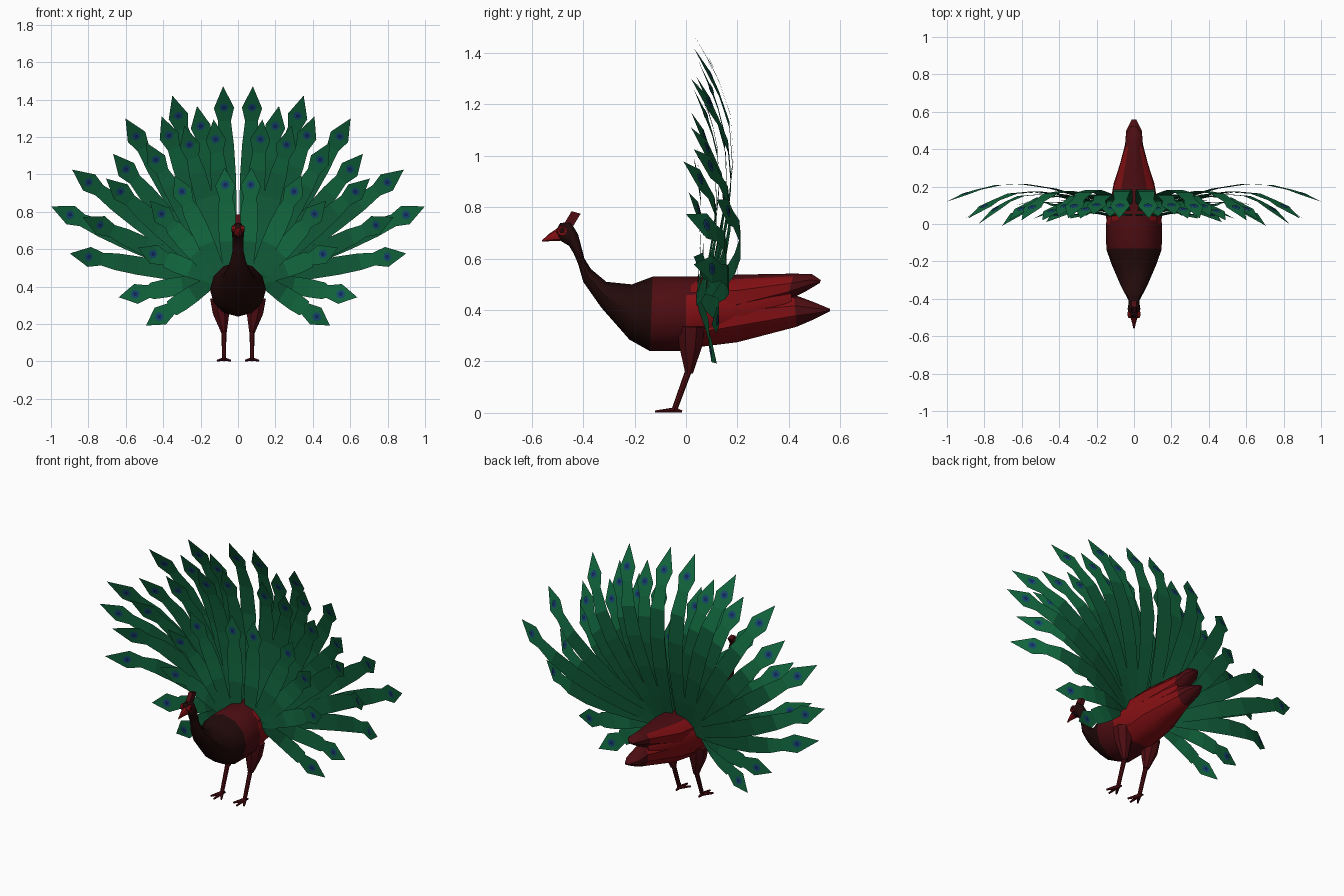
import bpy, math
from mathutils import Vector

if "Cube" in bpy.data.objects:
    bpy.data.objects.remove(bpy.data.objects["Cube"])


def material(name, rgb):
    m = bpy.data.materials.new(name)
    m.diffuse_color = (*rgb, 1)
    m.use_nodes = True
    m.node_tree.nodes["Principled BSDF"].inputs["Base Color"].default_value = m.diffuse_color
    return m


RED = material("red", (0.23, 0.005, 0.007))
DEEP = material("deep_red", (0.075, 0.004, 0.006))
DARK = material("dark_red", (0.016, 0.003, 0.003))
GREEN = material("green", (0.005, 0.10, 0.038))
LIGHT = material("light_green", (0.006, 0.14, 0.05))
BLUE = material("blue", (0.007, 0.07, 0.16))
NAVY = material("navy", (0.006, 0.02, 0.11))
BODY = [RED, DEEP, DARK]


def make(name, verts, faces, mats, indices=None, smooth=False):
    me = bpy.data.meshes.new(name)
    me.from_pydata([tuple(v) for v in verts], [], faces)
    for m in mats:
        me.materials.append(m)
    if indices:
        me.polygons.foreach_set("material_index", indices)
    me.update()
    ob = bpy.data.objects.new(name, me)
    bpy.context.collection.objects.link(ob)
    if smooth:
        bpy.ops.object.select_all(action='DESELECT')
        ob.select_set(True)
        bpy.context.view_layer.objects.active = ob
        bpy.ops.object.shade_smooth_by_angle(angle=math.radians(35))
    return ob


def loft(name, sections, shade, sides=12):
    """Ellipse rings: (bottom y, bottom z, top y, top z, half width); shade(face) picks the tone."""
    verts, faces = [], []
    for by, bz, ty, tz, w in sections:
        for i in range(sides):
            a = math.tau * i / sides
            k = (1 + math.cos(a)) / 2
            verts.append((w * math.sin(a), by + (ty - by) * k, bz + (tz - bz) * k))
    for r in range(len(sections) - 1):
        for i in range(sides):
            j = (i + 1) % sides
            a, b = r * sides, (r + 1) * sides
            faces.append((a + i, a + j, b + j, b + i))
    faces.append(tuple(reversed(range(sides))))
    faces.append(tuple(range(len(verts) - sides, len(verts))))
    ob = make(name, verts, faces, BODY, smooth=True)
    for p in ob.data.polygons:
        p.material_index = shade(p)
    return ob


def tube(name, points, radii, mat, sides=8):
    """Tapered limb through a few points."""
    verts, faces = [], []
    axis = (Vector(points[-1]) - Vector(points[0])).normalized()
    q = axis.to_track_quat('Z', 'Y')
    for p, r in zip(points, radii):
        for i in range(sides):
            a = math.tau * i / sides
            verts.append(Vector(p) + q @ Vector((r * math.cos(a), r * math.sin(a), 0)))
    for k in range(len(points) - 1):
        for i in range(sides):
            j = (i + 1) % sides
            faces.append((k * sides + i, k * sides + j, (k + 1) * sides + j, (k + 1) * sides + i))
    faces.append(tuple(reversed(range(sides))))
    faces.append(tuple(range(len(verts) - sides, len(verts))))
    return make(name, verts, faces, [mat], smooth=True)


# Tones: dark neck and breast, deep red back, bright flanks
def body_tone(p):
    if p.center.y < -.14:
        return 2
    return 0 if abs(p.normal.x) > .8 and p.center.y > 0 else 1


def plumage_tone(p):
    return 1 if p.center.y > .41 or p.normal.z > .75 else 0


# Body with neck and head
loft("body", [
    (-.505, .68, -.505, .712, .016), (-.485, .668, -.49, .738, .028),
    (-.455, .65, -.45, .745, .034), (-.437, .62, -.42, .695, .03),
    (-.42, .58, -.395, .60, .03), (-.40, .51, -.37, .56, .042),
    (-.33, .41, -.31, .51, .075), (-.22, .285, -.21, .50, .12),
    (-.14, .24, -.13, .53, .148), (0, .24, 0, .53, .15),
    (.10, .27, .10, .53, .13), (.22, .285, .22, .525, .108), (.33, .32, .33, .525, .072),
    (.41, .36, .41, .51, .04)], body_tone)

# Folded rear plumage with two tips
loft("upper_rear_plumage", [
    (.02, .36, .02, .525, .125), (.2, .36, .2, .538, .114), (.39, .435, .42, .542, .05),
    (.47, .475, .49, .54, .045), (.52, .505, .525, .517, .015)], plumage_tone, 10)
loft("lower_rear_plumage", [
    (.04, .255, .04, .42, .12), (.2, .275, .2, .46, .112), (.43, .335, .42, .46, .05),
    (.50, .365, .50, .43, .044), (.56, .395, .56, .405, .012)], plumage_tone, 10)

# Beak, crest and eyes
loft("beak", [(-.56, .667, -.56, .672, .003), (-.53, .668, -.53, .699, .010),
              (-.49, .668, -.49, .725, .022)], lambda p: 0, 8)
crest = [(-.475, .735), (-.445, .785), (-.41, .775), (-.44, .725)]
make("crest", [(s * .013, y, z) for s in (-1, 1) for y, z in crest],
     [(3, 2, 1, 0), (4, 5, 6, 7)] + [(i, (i + 1) % 4, (i + 1) % 4 + 4, i + 4) for i in range(4)], [DEEP])
for s in (-1, 1):
    tube("eye_ring", [(s * .015, -.482, .708), (s * .031, -.482, .708)], [.022, .019], RED)
    tube("eye", [(s * .02, -.482, .71), (s * .034, -.482, .71)], [.013, .011], DARK)

# Legs and feet
for s in (-1, 1):
    x = s * .075
    tube("thigh", [(s * .095, .02, .34), (s * .09, .018, .26), (x, .012, .155)], [.058, .048, .016], DEEP)
    tube("shank", [(x, .012, .17), (x, -.045, .012)], [.013, .011], DEEP)
    for dx, y in ((-.035, -.10), (0, -.12), (.035, -.10), (0, -.015)):
        tube("toe", [(x, -.043, .012), (x + dx, y, .005)], [.011, .005], DEEP, 6)


# Fan feathers: a curved blade with an arrow head and an eye spot
def feather(s, ex, ez, y0, peak, ytip):
    ang = math.atan2(ex, ez - .42)
    root = Vector((.03 + .1 * math.sin(ang), 0, .44))
    d = Vector((ex, 0, ez)) - root
    L = d.length
    d.normalize()
    side = Vector((d.z, 0, -d.x))
    total = L + .07 + .045 * L

    def at(u):
        t = u / total
        if t < .6:
            y = y0 + (peak - y0) * math.sin(t / .6 * math.pi / 2)
        else:
            y = peak - (peak - ytip) * ((t - .6) / .4) ** 1.7
        return root + d * u + Vector((0, y, 0))

    stations = [(0, .025), (.2 * L, .038), (.4 * L, .046), (.6 * L, .049),
                (.78 * L, .045), (L - .075, .034), (L - .005, .054)]
    verts, faces, idx = [], [], []
    for u, w in stations:
        verts += [at(u) - side * w, at(u) + side * w]
    n = len(stations)
    verts.append(at(total))
    for i in range(n - 1):
        faces.append((2 * i, 2 * i + 1, 2 * i + 3, 2 * i + 2))
        idx.append(3 if i > 3 or L < .65 and i > 1 else 0)
    faces.append((2 * n - 2, 2 * n - 1, 2 * n))
    idx.append(3)
    along = (at(L + .02) - at(L - .02)).normalized()
    normal = side.cross(along)
    for r, off, m in ((.024, .004, 1), (.011, .006, 2)):
        for f in (-1, 1):
            b = len(verts)
            for i in range(8):
                a = math.tau * i / 8
                verts.append(at(L) + side * r * math.cos(a) + along * r * math.sin(a) + normal * off * f)
            faces.append(tuple(range(b, b + 8)))
            idx.append(m)
    make("fan_feather", [(s * v.x, v.y, v.z) for v in verts], faces, [GREEN, BLUE, NAVY, LIGHT], idx)


# Rows: eye x, eye z, peak y, tip y
BACK = [(.075, 1.36, .187, .03), (.32, 1.315, .182, .03), (.545, 1.205, .177, .02),
        (.80, .96, .175, .03), (.90, .785, .215, .12), (.80, .56, .17, .03)]
MIDDLE = [(.20, 1.26, .16, .05), (.37, 1.21, .16, .04), (.60, 1.03, .15, .02), (.74, .73, .16, 0)]
FRONT = [(.12, 1.19, .13, .04), (.26, 1.16, .13, .03), (.44, 1.08, .12, .02),
         (.63, .91, .12, -.01), (.55, .36, .13, .10)]
SHORT = [(.068, .945, .055, .045), (.30, .91, .06, .03), (.41, .79, .07, .01),
         (.455, .575, .08, .03), (.42, .24, .09, .12)]
for y0, row in ((.085, BACK), (.07, MIDDLE), (.055, FRONT), (.04, SHORT)):
    for ex, ez, peak, tip in row:
        for s in (-1, 1):
            feather(s, ex, ez, y0, peak, tip)
